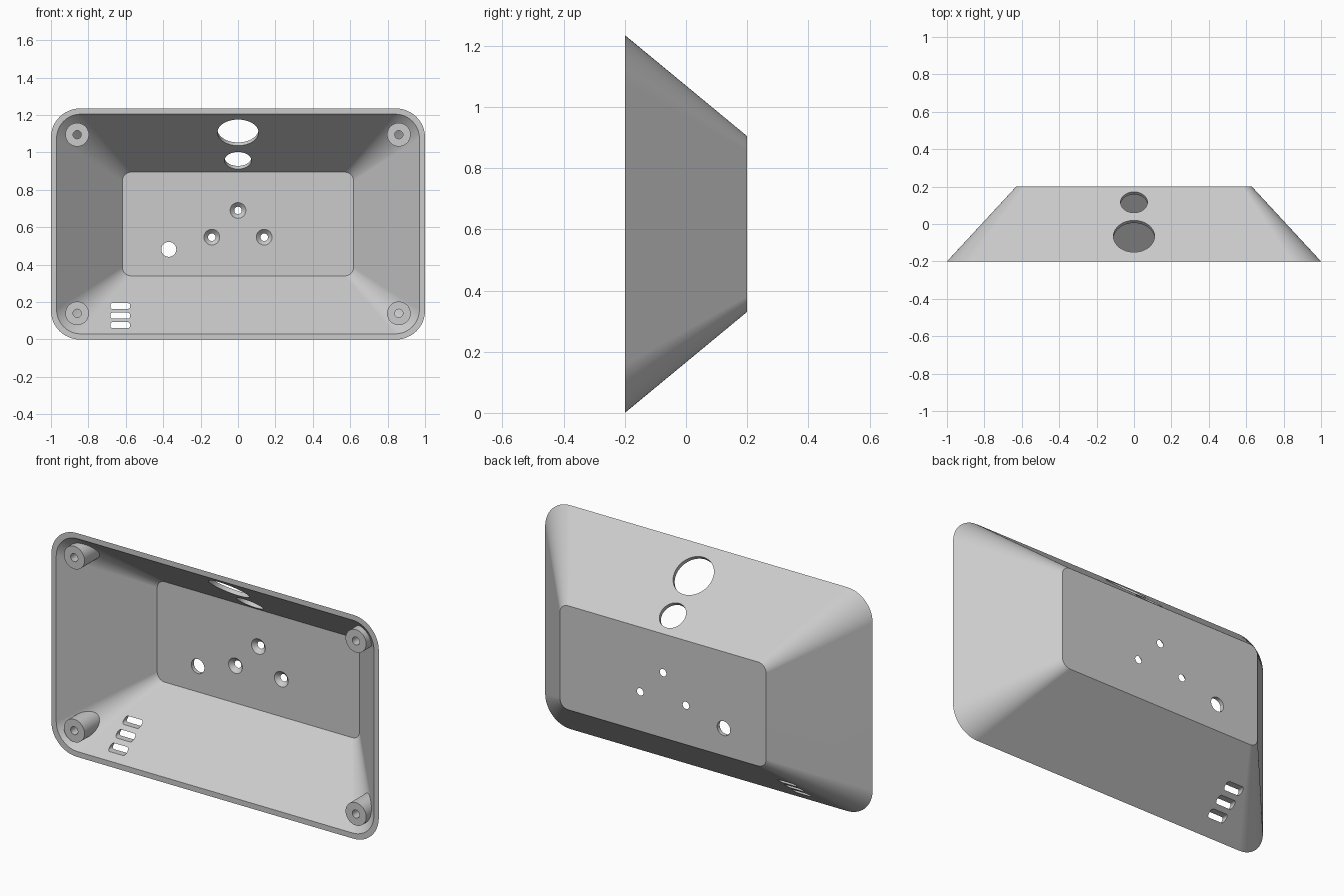
import bpy, bmesh, math
from mathutils import Matrix, Vector

if "Cube" in bpy.data.objects:
    bpy.data.objects.remove(bpy.data.objects["Cube"])

MID = 0.6175              # height of the case centre
FRONT, BACK, FLOOR = -0.2, 0.2, 0.178
SLOPE = 0.82              # rise of top and bottom walls per unit depth

grey = bpy.data.materials.new("light_grey")
grey.use_nodes = True
grey.diffuse_color = (0.6, 0.6, 0.6, 1)
grey.node_tree.nodes["Principled BSDF"].inputs["Base Color"].default_value = (0.6, 0.6, 0.6, 1)


def ring(y, hx, hz, r, cx=0, cz=MID, steps=12):
    """Rounded rectangle in the xz plane."""
    pts = []
    for q, (sx, sz) in enumerate([(1, 1), (-1, 1), (-1, -1), (1, -1)]):
        for i in range(steps + 1):
            a = math.pi / 2 * (q + i / steps)
            pts.append((cx + sx * (hx - r) + r * math.cos(a), y,
                        cz + sz * (hz - r) + r * math.sin(a)))
    return pts


def finish(name, bm):
    bmesh.ops.recalc_face_normals(bm, faces=bm.faces)
    mesh = bpy.data.meshes.new(name)
    bm.to_mesh(mesh)
    bm.free()
    mesh.materials.append(grey)
    obj = bpy.data.objects.new(name, mesh)
    bpy.context.collection.objects.link(obj)
    return obj


def skin(name, rings):
    """Closed solid through a series of rings."""
    bm = bmesh.new()
    loops = [[bm.verts.new(p) for p in r] for r in rings]
    n = len(loops[0])
    for a, b in zip(loops, loops[1:]):
        for i in range(n):
            j = (i + 1) % n
            bm.faces.new((a[i], a[j], b[j], b[i]))
    bm.faces.new(loops[0])
    bm.faces.new(loops[-1])
    return finish(name, bm)


def rod(name, centre, axis, length, r1, r2=None, segs=48):
    bm = bmesh.new()
    turn = Vector(axis).to_track_quat('Z', 'Y').to_matrix().to_4x4()
    bmesh.ops.create_cone(bm, cap_ends=True, segments=segs, radius1=r1,
                          radius2=r1 if r2 is None else r2, depth=length,
                          matrix=Matrix.Translation(centre) @ turn)
    return finish(name, bm)


def activate(obj):
    bpy.ops.object.select_all(action='DESELECT')
    obj.select_set(True)
    bpy.context.view_layer.objects.active = obj


def boolean(obj, cutter, mode='DIFFERENCE', keep=False):
    activate(obj)
    mod = obj.modifiers.new("cut", 'BOOLEAN')
    mod.operation, mod.solver, mod.object = mode, 'EXACT', cutter
    bpy.ops.object.modifier_apply(modifier=mod.name)
    if not keep:
        bpy.data.objects.remove(cutter)


def smooth(obj):
    activate(obj)
    bpy.ops.object.shade_smooth_by_angle(angle=math.radians(25))
    mod = obj.modifiers.new("flat_walls", 'WEIGHTED_NORMAL')
    mod.keep_sharp = True


# Tapered tray with an open front
shell = skin("case_shell", [
    ring(BACK, 0.63, 0.287, 0.05), ring(FRONT, 1, MID, 0.155),
    ring(FRONT, 0.97, MID - 0.03, 0.13), ring(FLOOR, 0.618, 0.277, 0.045)])

# Two round openings through the sloping top
for y, r in ((-0.065, 0.11), (0.117, 0.072)):
    z = 2 * MID - SLOPE * (y - FRONT)
    boolean(shell, rod("top_opening", (0, y, z), (0, SLOPE, 1), 0.15, r, segs=64))

# Countersunk screw holes and a plain cable hole in the back panel
for x, z in ((0, 0.69), (-0.14, 0.547), (0.14, 0.547)):
    boolean(shell, rod("screw_hole", (x, 0.189, z), (0, 1, 0), 0.042, 0.052, 0.01))
boolean(shell, rod("cable_hole", (-0.37, 0.19, 0.482), (0, 1, 0), 0.1, 0.04))

# Three vent slots in the sloping bottom
for z in (0.077, 0.128, 0.179):
    y = FRONT + z / SLOPE
    boolean(shell, skin("vent_slot", [
        ring(e, 0.053, 0.016, 0.013, -0.63, z, 6) for e in (y - 0.1, y + 0.1)]))
smooth(shell)

# Hollow corner posts, trimmed so they end inside the sloping walls
trim = skin("post_trim", [ring(FRONT - 0.05, 1.03, MID + 0.027, 0.145),
                          ring(FLOOR + 0.01, 0.625, 0.283, 0.048)])
for sx, side in ((-1, "right"), (1, "left")):
    for sz, level in ((-1, "bottom"), (1, "top")):
        x, z = sx * 0.86, MID + sz * 0.4775
        post = rod(f"{level}_{side}_post", (x, FRONT + 0.15, z), (0, 1, 0), 0.3, 0.063)
        boolean(post, rod("bore", (x, FRONT + 0.15, z), (0, 1, 0), 0.4, 0.022, segs=32))
        boolean(post, trim, 'INTERSECT', keep=True)
        smooth(post)
bpy.data.objects.remove(trim)
